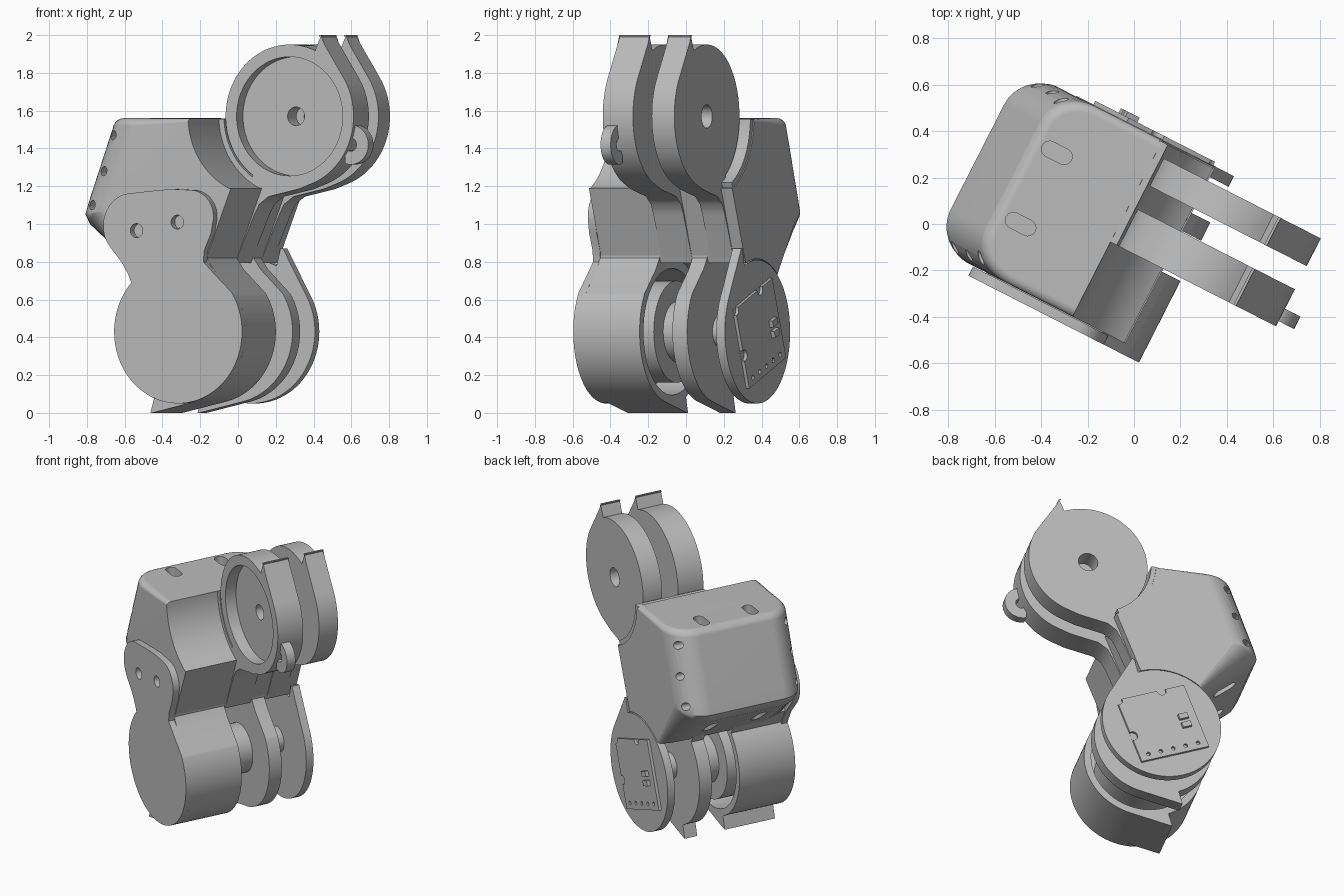
import bpy, bmesh
from math import sin, cos, radians
from mathutils import Matrix, Vector

cube = bpy.data.objects.get("Cube")
if cube:
    bpy.data.objects.remove(cube)

grey = bpy.data.materials.new("plain grey")
grey.use_nodes = True
grey.diffuse_color = (0.5, 0.5, 0.5, 1)
grey.node_tree.nodes["Principled BSDF"].inputs["Base Color"].default_value = (0.5, 0.5, 0.5, 1)

TURN = radians(-27)          # the whole mechanism is turned about z
UP, LOW = (0.365, 1.57), (-0.09, 0.43)   # joint axes
R = 0.38
parts = []


def arc(c, r, a0, a1, n=32):
    return [(c[0] + r * cos(radians(a0 + (a1 - a0) * i / n)),
             c[1] + r * sin(radians(a0 + (a1 - a0) * i / n))) for i in range(n + 1)]


def disc_pts(c, r, n=64):
    return arc(c, r, 0, 360, n)[:-1]


def off(c, du, dz):
    return (c[0] + du, c[1] + dz)


def extrude(name, pts, y0, y1):
    """Extrude an upright outline from depth y0 to depth y1."""
    bm = bmesh.new()
    face = bm.faces.new([bm.verts.new((u, y0, z)) for u, z in pts])
    new = bmesh.ops.extrude_face_region(bm, geom=[face])["geom"]
    bmesh.ops.translate(bm, vec=(0, y1 - y0, 0),
                        verts=[g for g in new if isinstance(g, bmesh.types.BMVert)])
    bmesh.ops.recalc_face_normals(bm, faces=bm.faces)
    mesh = bpy.data.meshes.new(name)
    bm.to_mesh(mesh)
    bm.free()
    mesh.materials.append(grey)
    ob = bpy.data.objects.new(name, mesh)
    bpy.context.collection.objects.link(ob)
    parts.append(ob)
    return ob


def cut(ob, cutters):
    """Subtract the cutters and remove them."""
    for c in cutters:
        mod = ob.modifiers.new("cut", "BOOLEAN")
        mod.operation, mod.solver, mod.object = "DIFFERENCE", "EXACT", c
    bpy.context.view_layer.update()
    mesh = bpy.data.meshes.new_from_object(ob.evaluated_get(bpy.context.evaluated_depsgraph_get()))
    ob.modifiers.clear()
    ob.data = mesh
    for c in cutters:
        parts.remove(c)
        bpy.data.objects.remove(c)


def drill(c, r, y0, y1, n=32):
    return extrude("cutter", disc_pts(c, r, n), y0, y1)


def slot(u, v, z, length=0.14, width=0.07, depth=0.2):
    """Vertical rounded slot cutter."""
    h, w = length / 2 - width / 2, width / 2
    pts = arc((u + h, v), w, -90, 90, 8) + arc((u - h, v), w, 90, 270, 8)
    ob = extrude("cutter", pts, -depth / 2, depth / 2)
    ob.data.transform(Matrix.Translation((0, 0, z)) @ Matrix(((1, 0, 0, 0), (0, 0, 1, 0), (0, 1, 0, 0), (0, 0, 0, 1))))
    ob.data.flip_normals()
    return ob


# Main housing
outline = [(0.05, 0.81), (0.2, 1.19)] + arc(UP, 0.42, 246, 181.4, 24) + [
    (-0.55, 1.56), (-0.71, 1.12), (-0.732, 1.05), (-0.70, 0.99)] + arc(LOW, 0.386, 132, 70, 16)
housing = extrude("housing", outline, -0.475, 0.376)
bm = bmesh.new()
bm.from_mesh(housing.data)


def is_rim(e):
    a, b = (v.co for v in e.verts)
    return abs(a.y - b.y) < 1e-4


corners = [e for e in bm.edges if is_rim(e) and all(v.co.x < -0.34 for v in e.verts)
           and min(v.co.z for v in e.verts) < 1.55]
bmesh.ops.bevel(bm, geom=corners, offset=0.17, segments=8, profile=0.5, affect="EDGES")
top = [e for e in bm.edges if all(v.co.z > 1.555 for v in e.verts)
       and min(v.co.x for v in e.verts) < -0.07]
bmesh.ops.bevel(bm, geom=top, offset=0.04, segments=4, profile=0.5, affect="EDGES")
bm.to_mesh(housing.data)
bm.free()
cutters = [drill(p, 0.025, y0, y0 + 0.3, 16)
           for p in ((-0.52, 1.47), (-0.57, 1.28), (-0.64, 1.1)) for y0 in (-0.55, 0.16)]
for v in (0.122, -0.222):
    cutters += [slot(-0.435, v, 1.56), slot(-0.55, v, 0.85)]
cut(housing, cutters)

# Seat closing the gap between the housing and the fork discs
extrude("fork_seat", arc(UP, 0.39, 182, 244, 24) + arc(UP, 0.43, 244, 182, 24), -0.115, 0.37)

# Upper fork: two discs with a pointed ear and a neck into the housing
fork = (arc(UP, R, -70, 32) + [off(UP, 0.175, 0.43), off(UP, 0.187, 0.43)] + arc(UP, R, 66.4, 235, 48)
        + [(0.0, 0.82), (0.055, 0.82), (0.155, 1.05), (0.185, 1.105), (0.24, 1.145),
           (0.33, 1.165), (0.42, 1.185)])
front_fork = extrude("upper_front_fork", fork, -0.115, 0.064)
cut(front_fork, [drill(UP, 0.315, -0.2, -0.04, 64), drill(UP, 0.05, -0.3, 0.3)])
back_fork = extrude("upper_back_fork", fork, 0.176, 0.31)
cut(back_fork, [drill(UP, 0.062, 0, 0.5)])

# Tendon hook on the edge of the front fork; its inner half lies inside the disc
hook = extrude("hook", [p for p in disc_pts((0.715, 1.42), 0.105, 40) if p[0] > 0.67], -0.09, -0.03)
cut(hook, [drill((0.715, 1.42), 0.035, -0.3, 0.2)])

# Lower joint: motor drum, middle disc and back disc
lower = (arc(LOW, R, 135, 245, 40) + [off(LOW, -0.185, -0.43), off(LOW, -0.175, -0.43)]
         + arc(LOW, R, 283, 392, 40)
         + [(0.10, 0.76), (0.058, 0.82), (0.062, 0.88), (0.09, 0.96), (-0.3, 1.0), (-0.42, 0.8)])
drum = extrude("motor_drum", lower, -0.482, -0.128)
cut(drum, [drill(LOW, 0.335, -0.32, 0, 64)])
extrude("motor", disc_pts(LOW, 0.27), -0.34, -0.1)
extrude("motor_horn", disc_pts(LOW, 0.16, 40), -0.2, 0.08)
extrude("lower_middle_disc", lower, 0.067, 0.155)
extrude("shaft_boss", disc_pts(LOW, 0.085, 32), 0.14, 0.34)
back = arc(LOW, R, 66.4, 392, 72) + [off(LOW, 0.19, 0.44), off(LOW, 0.175, 0.44)]
extrude("lower_back_disc", back, 0.328, 0.379)

# Front cover: disc with a lobe over the housing side
cover = (arc(LOW, R, 137, 393, 64)
         + [(0.12, 0.74), (0.06, 0.80), (0.065, 0.86), (0.105, 0.95)]
         + arc((-0.02, 1.04), 0.14, -15, 85, 12) + [(-0.13, 1.185), (-0.25, 1.175)]
         + arc((-0.36, 0.99), 0.175, 105, 215, 14) + [(-0.42, 0.79), (-0.385, 0.73)])
front_cover = extrude("front_cover", cover, -0.522, -0.478)
cut(front_cover, [drill(p, 0.037, -0.6, -0.4) for p in ((-0.337, 0.965), (-0.095, 1.01))])

# Circuit board on the back disc, tilted about the joint axis
A = Vector((cos(radians(159)), sin(radians(159))))
B = Vector((A.y, -A.x))


def board(a, b):
    p = Vector(LOW) + a * A + b * B
    return (p.x, p.y)


def rect(a, b, w, h):
    return [board(a + i * w / 2, b + j * h / 2) for i, j in ((-1, -1), (1, -1), (1, 1), (-1, 1))]


pcb = extrude("circuit_board", rect(0, -0.01, 0.46, 0.45), 0.365, 0.397)
bites = [drill(board(a, b), 0.03, 0.38, 0.5, 20) for a, b in ((-0.225, 0.21), (0.075, 0.21), (-0.22, -0.05))]
pins = [drill(board(a * 0.085, -0.195), 0.013, 0.38, 0.5, 12) for a in range(-2, 3)]
cut(pcb, bites + pins)
for i, b in enumerate((-0.06, 0.0)):
    extrude("chip_%d" % (i + 1), rect(0.14, b, 0.06, 0.035), 0.385, 0.419)

# Smooth shading with sharp edges, flat large faces, then the common turn
for ob in parts:
    ob.data.shade_smooth()
    ob.data.set_sharp_from_angle(angle=radians(30))
    ob.modifiers.new("even shading", "WEIGHTED_NORMAL").keep_sharp = True
    ob.rotation_euler = (0, 0, TURN)
